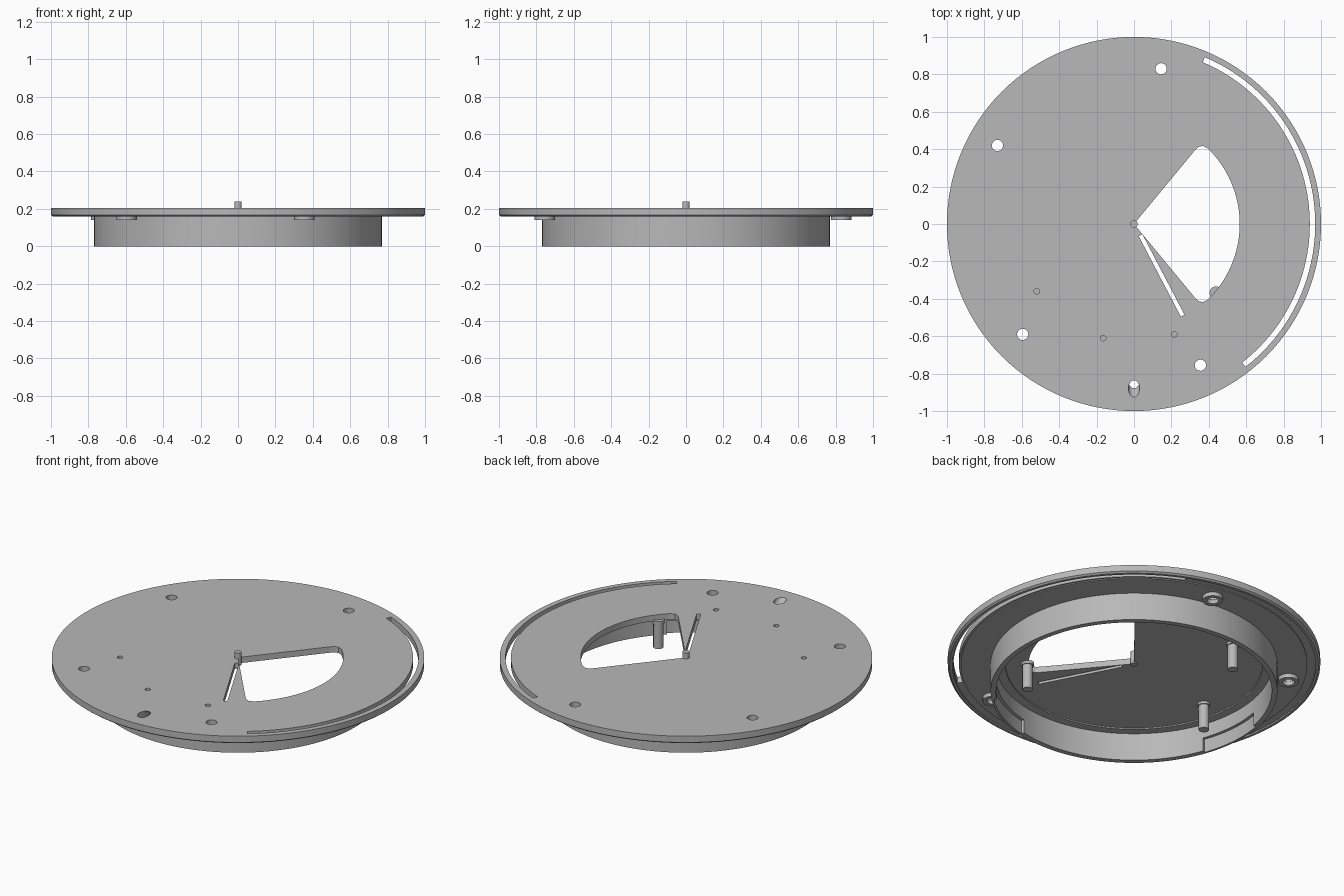
import bpy, bmesh, math
from mathutils import Matrix, Vector

if "Cube" in bpy.data.objects:
    bpy.data.objects.remove(bpy.data.objects["Cube"], do_unlink=True)

grey = bpy.data.materials.new("plain_grey")
grey.use_nodes = True
GREY = (0.48, 0.48, 0.48, 1)
grey.diffuse_color = GREY
grey.node_tree.nodes["Principled BSDF"].inputs["Base Color"].default_value = GREY

TOP, BOTTOM = 0.205, 0.163


def finish(name, bm):
    bmesh.ops.recalc_face_normals(bm, faces=bm.faces)
    me = bpy.data.meshes.new(name)
    bm.to_mesh(me)
    bm.free()
    me.materials.append(grey)
    ob = bpy.data.objects.new(name, me)
    bpy.context.collection.objects.link(ob)
    return ob


def lathe(name, profile, steps=128, closed=True):
    """Spin an (r, z) outline round the z axis."""
    bm = bmesh.new()
    vs = [bm.verts.new((r, 0, z)) for r, z in profile]
    pairs = list(zip(vs, vs[1:] + vs[:1])) if closed else list(zip(vs, vs[1:]))
    edges = [bm.edges.new(p) for p in pairs]
    bmesh.ops.spin(bm, geom=vs + edges, cent=(0, 0, 0), axis=(0, 0, 1),
                   angle=2 * math.pi, steps=steps)
    bmesh.ops.remove_doubles(bm, verts=bm.verts, dist=0.0001)
    return finish(name, bm)


def prism(name, outline, z0, z1):
    bm = bmesh.new()
    face = bm.faces.new([bm.verts.new((x, y, z0)) for x, y in outline])
    ext = bmesh.ops.extrude_face_region(bm, geom=[face])["geom"]
    bmesh.ops.translate(bm, vec=(0, 0, z1 - z0),
                        verts=[v for v in ext if isinstance(v, bmesh.types.BMVert)])
    return finish(name, bm)


def rod(name, x, y, r, z0, z1, tilt=0):
    bm = bmesh.new()
    m = Matrix.Translation((x, y, (z0 + z1) / 2)) @ Matrix.Rotation(tilt, 4, 'X')
    bmesh.ops.create_cone(bm, cap_ends=True, segments=24, radius1=r, radius2=r,
                          depth=z1 - z0, matrix=m)
    return finish(name, bm)


def arc(r, a0, a1, n=48):
    angles = [math.radians(a0 + (a1 - a0) * i / n) for i in range(n + 1)]
    return [(r * math.cos(a), r * math.sin(a)) for a in angles]


def sector(name, r0, r1, a0, a1, z0, z1):
    return prism(name, arc(r0, a0, a1) + arc(r1, a1, a0), z0, z1)


def cut(target, cutter):
    cutter.hide_render = True
    cutter.hide_set(True)
    mod = target.modifiers.new(cutter.name, 'BOOLEAN')
    mod.object, mod.operation, mod.solver = cutter, 'DIFFERENCE', 'EXACT'


# Round plate with a stepped rim and a shallow recess underneath
plate = lathe("plate", [(0, TOP), (1, TOP), (1, 0.168), (0.99, 0.16), (0.975, 0.16),
                        (0.975, 0.168), (0.93, 0.168), (0.93, BOTTOM), (0.69, BOTTOM),
                        (0.69, 0.17), (0, 0.17)], closed=False)

# Round wall under the plate, with two recesses inside
wall = lathe("ring_wall", [(0.77, 0), (0.77, 0.17), (0.74, 0.17), (0.74, 0)])
for i, (a0, a1) in enumerate([(170, 200), (283, 313)]):
    cut(wall, sector(f"wall_recess_cutter_{i}", 0.7, 0.757, a0, a1, -0.05, 0.08))

# Fan-shaped window
fan = [(0, 0), (0.325, -0.393), (0.345, -0.412), (0.365, -0.418)]
fan += arc(0.565, -46, 46) + [(x, -y) for x, y in fan[:0:-1]]
cut(plate, prism("window_cutter", fan, 0.1, 0.3))

# Curved slot near the rim
cut(plate, sector("curved_slot_cutter", 0.94, 0.969, -52, 67, 0.1, 0.3))

# Narrow straight slot
a, b = Vector((0.035, -0.06)), Vector((0.26, -0.49))
side = (b - a).orthogonal().normalized() * 0.011
cut(plate, prism("straight_slot_cutter", [a + side, b + side, b - side, a - side], 0.1, 0.3))

# Screw holes with raised collars below
for i, (x, y) in enumerate([(0.145, 0.83), (-0.73, 0.42), (-0.595, -0.59), (0.355, -0.755)]):
    cut(plate, rod(f"screw_hole_cutter_{i}", x, y, 0.03, 0.1, 0.3))
    collar = lathe(f"screw_collar_{i}", [(0.032, 0.14), (0.055, 0.14),
                                         (0.055, 0.17), (0.032, 0.17)], 24)
    collar.location = (x, y, 0)

# Small blind holes
for i, (x, y) in enumerate([(-0.52, -0.36), (-0.165, -0.61), (0.215, -0.59)]):
    cut(plate, rod(f"pin_hole_cutter_{i}", x, y, 0.015, 0.185, 0.3))

# Slanted cable hole at the front
cut(plate, rod("slanted_hole_cutter", 0, -0.858, 0.03, 0.035, 0.335, math.radians(48)))

# Posts below, each on a small foot
for i, deg in enumerate([-40, 118, 189]):
    x, y = arc(0.572, deg, deg, 1)[0]
    rod(f"post_{i}", x, y, 0.028, 0.01, 0.175)
    rod(f"post_foot_{i}", x, y, 0.034, 0.155, 0.175)

# Centre pin
rod("centre_pin", 0, 0, 0.02, 0.165, 0.24)

# Smooth shading with sharp edges
for ob in list(bpy.context.scene.objects):
    if ob.type == 'MESH' and not ob.hide_render:
        bpy.ops.object.select_all(action='DESELECT')
        ob.select_set(True)
        bpy.context.view_layer.objects.active = ob
        bpy.ops.object.shade_smooth_by_angle(angle=math.radians(30))
